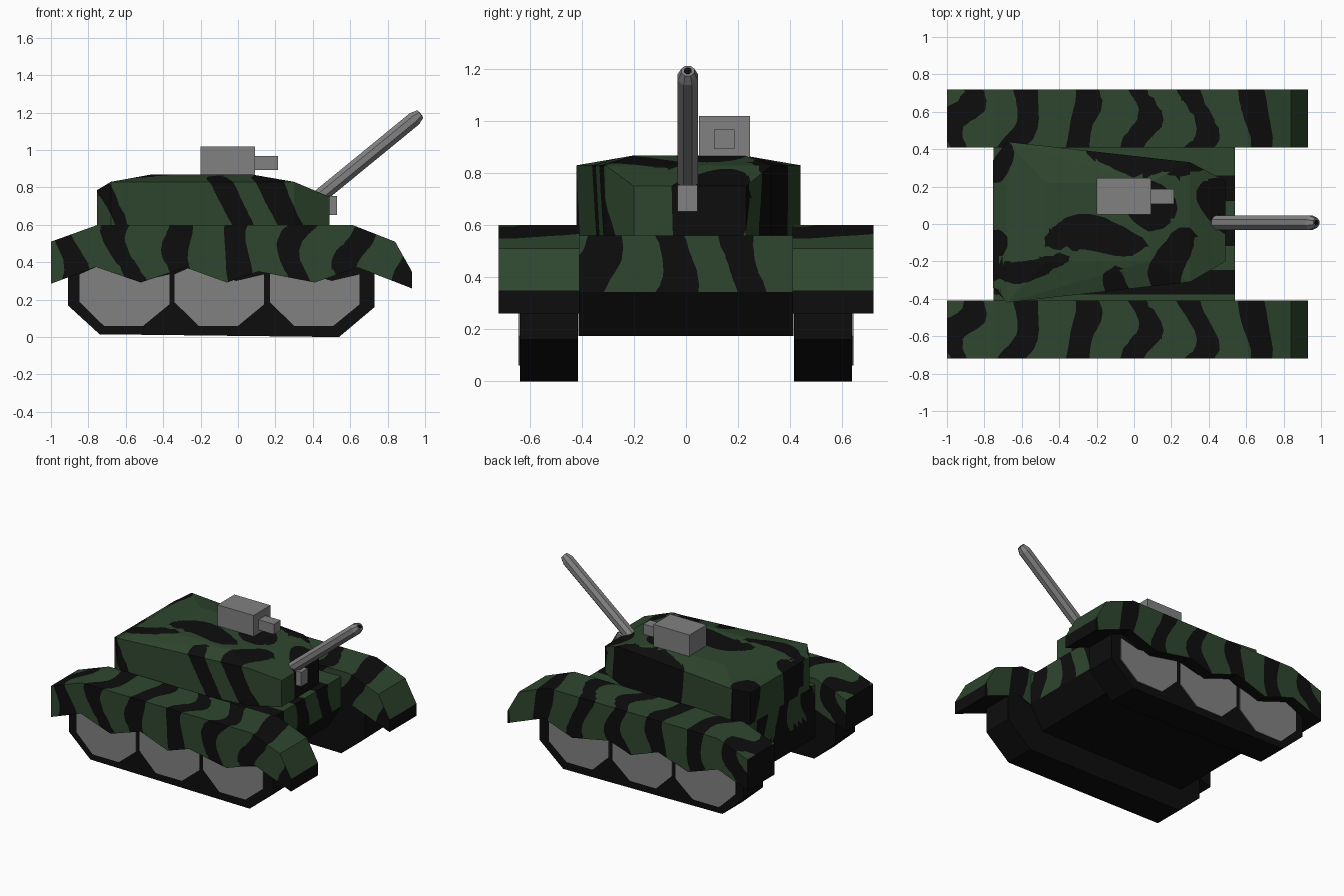
import bpy, bmesh, math
from mathutils import Vector, Matrix

if "Cube" in bpy.data.objects:
    bpy.data.objects.remove(bpy.data.objects["Cube"])


def material(name, r, g, b):
    m = bpy.data.materials.new(name)
    m.diffuse_color = (r, g, b, 1)
    m.use_nodes = True
    m.node_tree.nodes["Principled BSDF"].inputs["Base Color"].default_value = m.diffuse_color
    return m


GREEN = material("dark green paint", 0.028, 0.062, 0.028)
BLACK = material("black paint", 0.004, 0.004, 0.004)
GREY = material("grey metal", 0.22, 0.22, 0.22)


def finish(bm, name, *mats):
    bmesh.ops.recalc_face_normals(bm, faces=bm.faces)
    me = bpy.data.meshes.new(name)
    bm.to_mesh(me)
    bm.free()
    for m in mats:
        me.materials.append(m)
    ob = bpy.data.objects.new(name, me)
    bpy.context.collection.objects.link(ob)
    return ob


def extrude_profile(profile, y0, y1):
    """Extrude an x-z outline from y0 to y1."""
    bm = bmesh.new()
    face = bm.faces.new([bm.verts.new((x, y0, z)) for x, z in profile])
    ext = bmesh.ops.extrude_face_region(bm, geom=[face], use_keep_orig=True)
    verts = [g for g in ext["geom"] if isinstance(g, bmesh.types.BMVert)]
    bmesh.ops.translate(bm, verts=verts, vec=(0, y1 - y0, 0))
    return bm


def box(x0, x1, y0, y1, z0, z1):
    return extrude_profile([(x0, z0), (x1, z0), (x1, z1), (x0, z1)], y0, y1)


def camouflage(bm, pattern, override, step=0.05):
    """Cut the faces along pattern = 0 and paint the positive side black."""
    bmesh.ops.recalc_face_normals(bm, faces=bm.faces)
    bmesh.ops.triangulate(bm, faces=bm.faces)
    for axis in range(3):
        no = Vector((0, 0, 0))
        no[axis] = 1
        lo = min(v.co[axis] for v in bm.verts)
        hi = max(v.co[axis] for v in bm.verts)
        for k in range(1, math.ceil((hi - lo) / step)):
            geom = bm.verts[:] + bm.edges[:] + bm.faces[:]
            bmesh.ops.bisect_plane(bm, geom=geom, dist=1e-5, plane_no=no,
                                   plane_co=no * (lo + k * step))
    bmesh.ops.triangulate(bm, faces=bm.faces)
    cuts = []
    for e in bm.edges[:]:
        a, b = e.verts
        fa, fb = pattern(a.co), pattern(b.co)
        if fa * fb < 0:
            t = min(max(fa / (fa - fb), 0.02), 0.98)
            cuts.append(bmesh.utils.edge_split(e, a, t)[1])
    bmesh.ops.connect_verts(bm, verts=cuts)
    for f in bm.faces:
        c = f.calc_center_median()
        forced = override(c, f.normal)
        f.material_index = int(pattern(c) > 0) if forced is None else forced


# Mud guards with a scalloped lower edge
GUARD = [(-1, 0.51), (-0.75, 0.6), (0.61, 0.6), (0.84, 0.51), (0.93, 0.35),
         (0.93, 0.26), (0.84, 0.295), (0.64, 0.372), (0.41, 0.292), (0.11, 0.35),
         (-0.06, 0.292), (-0.28, 0.372), (-0.52, 0.292), (-0.76, 0.375), (-1, 0.285)]


def guard_pattern(p):
    v = p.y - 0.72 if p.y > 0 else p.y + 0.41
    w = v + (p.z - 0.6) * 0.9
    phase = 1.0 * math.sin(11 * w + 1.5 * p.x) + 0.5 * math.sin(7 * p.x + 17 * w)
    return math.cos(2 * math.pi * (p.x - 0.02) / 0.31 + phase) - 0.25


def guard_override(c, n):
    if abs(n.x) > 0.97 or n.z < -0.3:
        return 1
    if n.x > 0.8:
        return 0
    return None


# Tracks and the three wheel plates on each side
TRACK = [(-0.74, 0.015), (0.54, 0), (0.73, 0.16), (0.73, 0.42), (-0.91, 0.42), (-0.91, 0.17)]
WHEEL = [(-0.24, 0.335), (-0.15, 0.375), (0.09, 0.30), (0.24, 0.335),
         (0.24, 0.175), (0.1, 0.06), (-0.11, 0.06), (-0.24, 0.187)]
for side, s in (("right", -1), ("left", 1)):
    bm = extrude_profile(GUARD, s * 0.41, s * 0.72)
    camouflage(bm, guard_pattern, guard_override)
    finish(bm, side + "_mud_guard", GREEN, BLACK)
    finish(extrude_profile(TRACK, s * 0.415, s * 0.638), side + "_track", BLACK)
    for i, cx in enumerate((-0.607, -0.1, 0.41)):
        outline = [(cx + x, z) for x, z in WHEEL]
        finish(extrude_profile(outline, s * 0.63, s * 0.644), f"{side}_wheel_{i + 1}", GREY)


# Hull, black below the waist
def hull_pattern(p):
    phase = 0.9 * math.sin(12 * p.z + 6 * p.y)
    return math.cos(2 * math.pi * (p.y + 0.06) / 0.29 + phase) - 0.1


hull = extrude_profile([(-0.75, 0.175), (0.44, 0.175), (0.54, 0.343),
                        (0.54, 0.56), (-0.75, 0.56)], -0.412, 0.412)
camouflage(hull, hull_pattern, lambda c, n: 1 if c.z < 0.343 or n.z < -0.1 else None)
finish(hull, "hull", GREEN, BLACK)

# Turret: convex body from a bottom outline, a shoulder outline and a roof
SHOULDER = [(-0.68, -0.42, 0.83), (0.3, -0.31, 0.83), (0.49, -0.2, 0.75), (0.49, 0.23, 0.75),
            (0.3, 0.33, 0.83), (-0.68, 0.44, 0.83), (-0.755, 0.34, 0.785), (-0.755, -0.34, 0.785)]
ROOF = [(-0.47, -0.2), (0.08, -0.2), (0.08, 0.22), (-0.47, 0.22)]
BLOTS = [(0.02, 0.36, 0.28, 0.07), (0.1, 0.14, 0.15, 0.14), (-0.22, -0.08, 0.28, 0.1),
         (-0.55, -0.22, 0.24, 0.06), (0.22, -0.2, 0.1, 0.18), (-0.05, -0.36, 0.07, 0.14),
         (0.47, 0.06, 0.13, 0.15), (-0.72, 0.36, 0.1, 0.12), (-0.76, -0.1, 0.08, 0.1),
         (0.34, 0.31, 0.12, 0.07), (-0.3, 0.44, 0.1, 0.06), (-0.72, -0.41, 0.04, 0.1)]


def turret_pattern(p):
    x = p.x + 0.04 * math.sin(12 * p.y + 6 * p.z) + 0.3 * (p.z - 0.8)
    y = p.y + 0.04 * math.sin(9 * p.x + 1)
    return max(1 - ((x - a) / rx) ** 2 - ((y - b) / ry) ** 2 for a, b, rx, ry in BLOTS)


turret = bmesh.new()
for x, y, z in SHOULDER:
    turret.verts.new((x, y, z))
    turret.verts.new((x, y, 0.555))
for x, y in ROOF:
    turret.verts.new((x, y, 0.868))
bmesh.ops.convex_hull(turret, input=turret.verts)
camouflage(turret, turret_pattern, lambda c, n: None)
finish(turret, "turret", GREEN, BLACK)

# Roof gun box with its short barrel, and the main gun mount
finish(box(-0.2, 0.09, 0.05, 0.245, 0.86, 1.02), "roof_gun_box", GREY)
finish(box(0.08, 0.213, 0.108, 0.186, 0.893, 0.967), "roof_gun_barrel", GREY)
finish(box(0.43, 0.53, -0.032, 0.045, 0.652, 0.755), "gun_mount", GREY)

# Main gun: eight-sided barrel, tapered muzzle and dark bore
start, end = Vector((0.44, 0.007, 0.755)), Vector((0.975, 0.007, 1.193))
aim = (end - start).normalized()
length = (end - start).length


def tube(name, d0, d1, r0, r1, mat):
    bm = bmesh.new()
    bmesh.ops.create_cone(bm, cap_ends=True, segments=8, radius1=r0, radius2=r1, depth=d1 - d0)
    bmesh.ops.rotate(bm, verts=bm.verts, matrix=Matrix.Rotation(math.pi / 8, 3, "Z"))
    bm.transform(Matrix.Translation(start + aim * (d0 + d1) / 2)
                 @ aim.to_track_quat("Z", "Y").to_matrix().to_4x4())
    finish(bm, name, mat)


tube("main_barrel", 0, length - 0.04, 0.042, 0.042, GREY)
tube("muzzle", length - 0.04, length, 0.042, 0.027, GREY)
tube("bore", length - 0.005, length + 0.002, 0.016, 0.016, BLACK)
